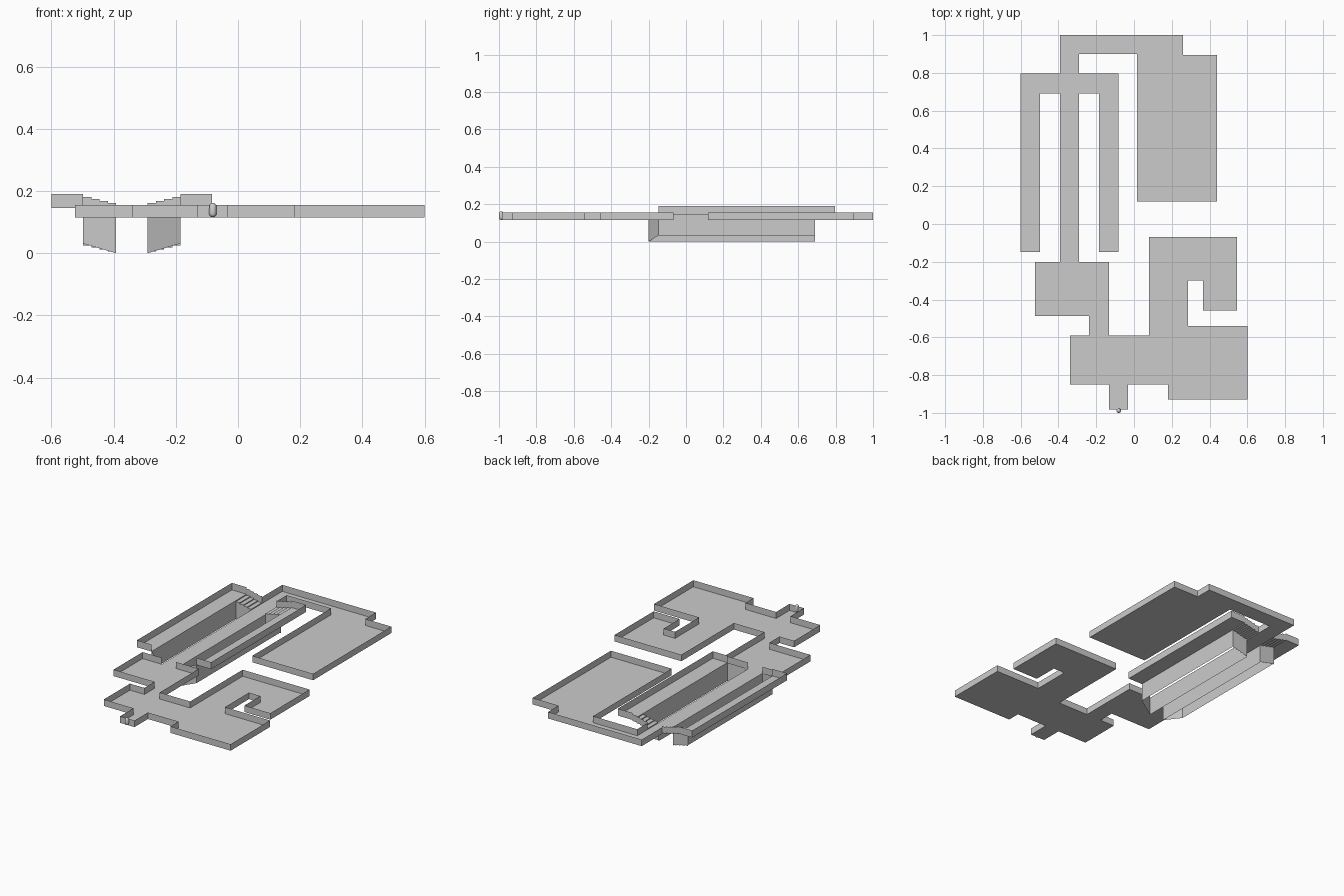
import bpy, bmesh
from mathutils import Matrix, Vector

if "Cube" in bpy.data.objects:
    bpy.data.objects.remove(bpy.data.objects["Cube"])

stone = bpy.data.materials.new("plain_grey")
stone.diffuse_color = (0.6, 0.6, 0.6, 1)
stone.use_nodes = True
stone.node_tree.nodes["Principled BSDF"].inputs["Base Color"].default_value = stone.diffuse_color

FLOOR, UPPER, WALL, DROP = 0.1145, 0.146, 0.041, 0.1145
STEPS = 4
MID = -0.3415                      # centre line of the corridor and its two side ledges
X1, X2, X3 = 0.0505, 0.157, 0.2585  # corridor edge, ledge inner edge, ledge outer edge
Y_FRONT, Y_DOOR, Y_STAIR, Y_BACK = -0.148, -0.2, 0.69, 0.796


def make(name, faces, smooth=False):
    """Build one object from a list of polygons."""
    bm = bmesh.new()
    for f in faces:
        bm.faces.new([bm.verts.new(p) for p in f])
    bmesh.ops.remove_doubles(bm, verts=bm.verts, dist=1e-5)
    me = bpy.data.meshes.new(name)
    bm.to_mesh(me)
    bm.free()
    me.materials.append(stone)
    ob = bpy.data.objects.new(name, me)
    bpy.context.collection.objects.link(ob)
    return ob


def strip(path, h):
    """Vertical sheets of height h along a 3D path."""
    up = Vector((0, 0, h))
    return [[Vector(a), Vector(b), Vector(b) + up, Vector(a) + up]
            for a, b in zip(path, path[1:])]


def at(points, z):
    return [(x, y, z) for x, y in points]


# main floor outline, clockwise: north hall, then the southern rooms
L, R = MID - X1, MID + X1
north = [(L, Y_BACK), (L, 1.0), (0.26, 1.0), (0.26, 0.895), (0.44, 0.895),
         (0.44, 0.118), (0.017, 0.118), (0.017, 0.9), (R, 0.9), (R, Y_BACK)]
south = [(R, Y_DOOR), (-0.132, Y_DOOR), (-0.132, -0.59), (0.08, -0.59),
         (0.08, -0.068), (0.545, -0.068), (0.545, -0.457), (0.365, -0.457),
         (0.365, -0.3), (0.286, -0.3), (0.286, -0.539), (0.6, -0.539),
         (0.6, -0.93), (0.181, -0.93), (0.181, -0.85), (-0.032, -0.85),
         (-0.032, -0.983), (-0.132, -0.983), (-0.132, -0.85), (-0.339, -0.85),
         (-0.339, -0.59), (-0.238, -0.59), (-0.238, -0.488), (-0.524, -0.488),
         (-0.524, Y_DOOR), (L, Y_DOOR)]
make("main_floor", [at((north + south)[::-1], FLOOR)])
make("north_walls", strip(at(north, FLOOR), WALL))
make("south_walls", strip(at(south, FLOOR), WALL))

for side, s in (("left", -1), ("right", 1)):
    x1, x2, x3 = (MID + s * v for v in (X1, X2, X3))

    # raised ledge with its outer walls
    make(side + "_ledge", [at([(x2, Y_FRONT), (x3, Y_FRONT), (x3, Y_BACK), (x2, Y_BACK)], UPPER)])
    make(side + "_ledge_walls", strip(
        at([(x2, Y_FRONT), (x3, Y_FRONT), (x3, Y_BACK), (x2, Y_BACK)], UPPER), WALL + 0.003))

    # stair profile from the ledge down to the corridor
    profile = [(x2, UPPER)]
    for i in range(STEPS):
        z = UPPER + (FLOOR - UPPER) * (i + 1) / (STEPS + 1)
        profile += [(x2 + (x1 - x2) * i / STEPS, z), (x2 + (x1 - x2) * (i + 1) / STEPS, z)]
    profile.append((x1, FLOOR))
    make(side + "_stairs", [[(a, Y_STAIR, z), (b, Y_STAIR, w), (b, Y_BACK, w), (a, Y_BACK, z)]
                            for (a, z), (b, w) in zip(profile, profile[1:])])
    treads = list(zip(profile[1::2], profile[2::2]))
    make(side + "_stair_wall", [f for (a, z), (b, w) in treads
                                for f in strip([(a, Y_BACK, z), (b, Y_BACK, w)], WALL)])

    # open-bottomed pit: skirts hanging below the ledge, corridor and stairs
    skirt = strip([(x2, Y_STAIR, UPPER), (x2, Y_FRONT, UPPER), (x1, Y_DOOR, FLOOR),
                   (x1, Y_STAIR, FLOOR)], -DROP)
    for (a, z), (b, w) in treads:
        skirt += strip([(a, Y_STAIR, z), (b, Y_STAIR, w)], -DROP)
    make(side + "_pit_walls", skirt)

# small capsule marker at the entrance
bm = bmesh.new()
bmesh.ops.create_uvsphere(bm, u_segments=16, v_segments=8, radius=0.012)
for v in bm.verts:
    if v.co.z > 1e-4:
        v.co.z += 0.022
bmesh.ops.translate(bm, verts=bm.verts, vec=(-0.081, -0.988, 0.128))
for f in bm.faces:
    f.smooth = True
me = bpy.data.meshes.new("entrance_marker")
bm.to_mesh(me)
bm.free()
me.materials.append(stone)
bpy.context.collection.objects.link(bpy.data.objects.new("entrance_marker", me))
